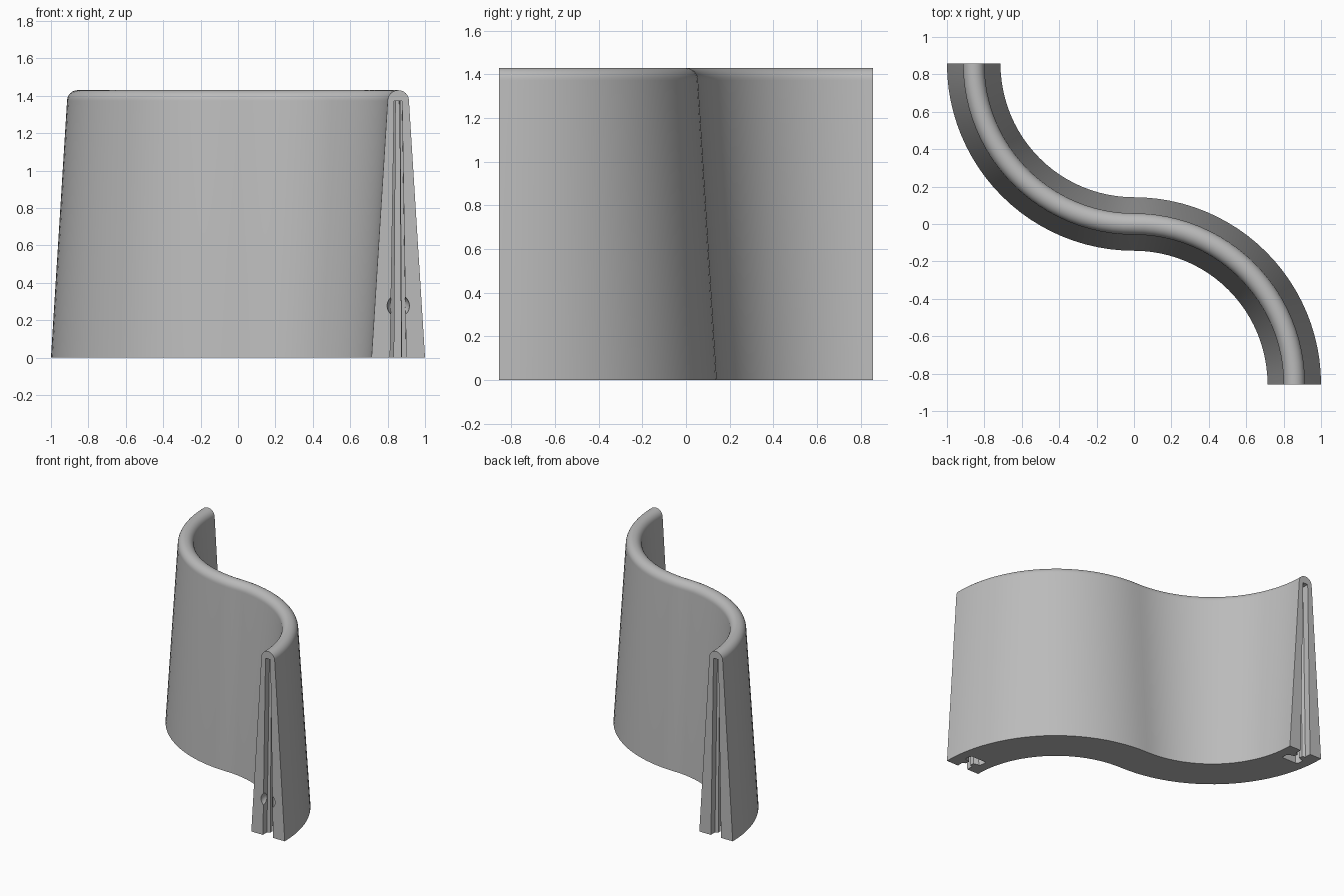
import bpy, bmesh, math
from mathutils import Matrix, Vector

if "Cube" in bpy.data.objects:
    bpy.data.objects.remove(bpy.data.objects["Cube"])

R = 0.857          # centre-line radius of both quarter arcs
SEG = 24           # steps per quarter arc
BASE, TOP, RAD, HEIGHT = 0.143, 0.057, 0.057, 1.43

grey = bpy.data.materials.new("grey")
grey.diffuse_color = (0.5, 0.5, 0.5, 1)
grey.use_nodes = True
grey.node_tree.nodes["Principled BSDF"].inputs["Base Color"].default_value = grey.diffuse_color


def make_object(name, bm):
    bmesh.ops.recalc_face_normals(bm, faces=bm.faces[:])
    mesh = bpy.data.meshes.new(name)
    bm.to_mesh(mesh)
    bm.free()
    mesh.materials.append(grey)
    obj = bpy.data.objects.new(name, mesh)
    bpy.context.collection.objects.link(obj)
    return obj


def loft(bm, rings):
    """Skin a list of closed rings and cap both ends."""
    rows = [[bm.verts.new(p) for p in ring] for ring in rings]
    n = len(rows[0])
    for a, b in zip(rows, rows[1:]):
        for i in range(n):
            j = (i + 1) % n
            bm.faces.new((a[i], a[j], b[j], b[i]))
    bm.faces.new(rows[0])
    bm.faces.new(rows[-1])


# Wall cross-section: tapered sides with a rounded top
section = [(-BASE, 0)]
for i in range(17):
    a = math.pi * (1 - i / 16)
    section.append((TOP * math.cos(a), HEIGHT - RAD + RAD * math.sin(a)))
section.append((BASE, 0))

# S-shaped path as (point, outward direction) pairs
path = []
for i in range(SEG + 1):
    a = math.pi + i / SEG * math.pi / 2
    d = Vector((math.cos(a), math.sin(a), 0))
    path.append((Vector((0, R, 0)) + d * R, -d))
for i in range(1, SEG + 1):
    a = math.pi / 2 * (1 - i / SEG)
    d = Vector((math.cos(a), math.sin(a), 0))
    path.append((Vector((0, -R, 0)) + d * R, d))

bm = bmesh.new()
loft(bm, [[p + d * u + Vector((0, 0, z)) for u, z in section] for p, d in path])
wall = make_object("curved_wall", bm)

# Keyhole slot in plan: (depth, half width at base, half width at top)
slot = [(-0.02, 0.043, 0.021), (0.05, 0.043, 0.021), (0.06, 0.020, 0.011),
        (0.09, 0.020, 0.011), (0.10, 0.060, 0.020), (0.115, 0.070, 0.024),
        (0.145, 0.070, 0.024), (0.16, 0.060, 0.020)]


def slot_ring(z, col):
    right = [(R - 0.6 * s[0] ** 2 + s[col], -R + s[0], z) for s in slot]
    left = [(R - 0.6 * s[0] ** 2 - s[col], -R + s[0], z) for s in slot]
    return right + left[::-1]


def cut(bm):
    cutter = make_object("slot_cutter", bm)
    cutter.hide_render = True
    mod = wall.modifiers.new("cut", 'BOOLEAN')
    mod.operation = 'DIFFERENCE'
    mod.solver = 'EXACT'
    mod.object = cutter
    bpy.context.view_layer.objects.active = wall
    bpy.ops.object.modifier_apply(modifier=mod.name)
    bpy.data.objects.remove(cutter)


# Cut the same slot and ball socket into both ends
for angle in (0, math.pi):
    turn = Matrix.Rotation(angle, 4, 'Z')
    bm = bmesh.new()
    loft(bm, [slot_ring(-0.001, 1), slot_ring(1.372, 2)])
    bm.transform(turn)
    cut(bm)
    bm = bmesh.new()
    bmesh.ops.create_uvsphere(bm, u_segments=24, v_segments=16, radius=0.06,
                              matrix=Matrix.Translation((R, -R, 0.277)))
    bm.transform(turn)
    cut(bm)

bpy.ops.object.select_all(action='DESELECT')
wall.select_set(True)
bpy.context.view_layer.objects.active = wall
bpy.ops.object.shade_smooth_by_angle(angle=math.radians(30))
